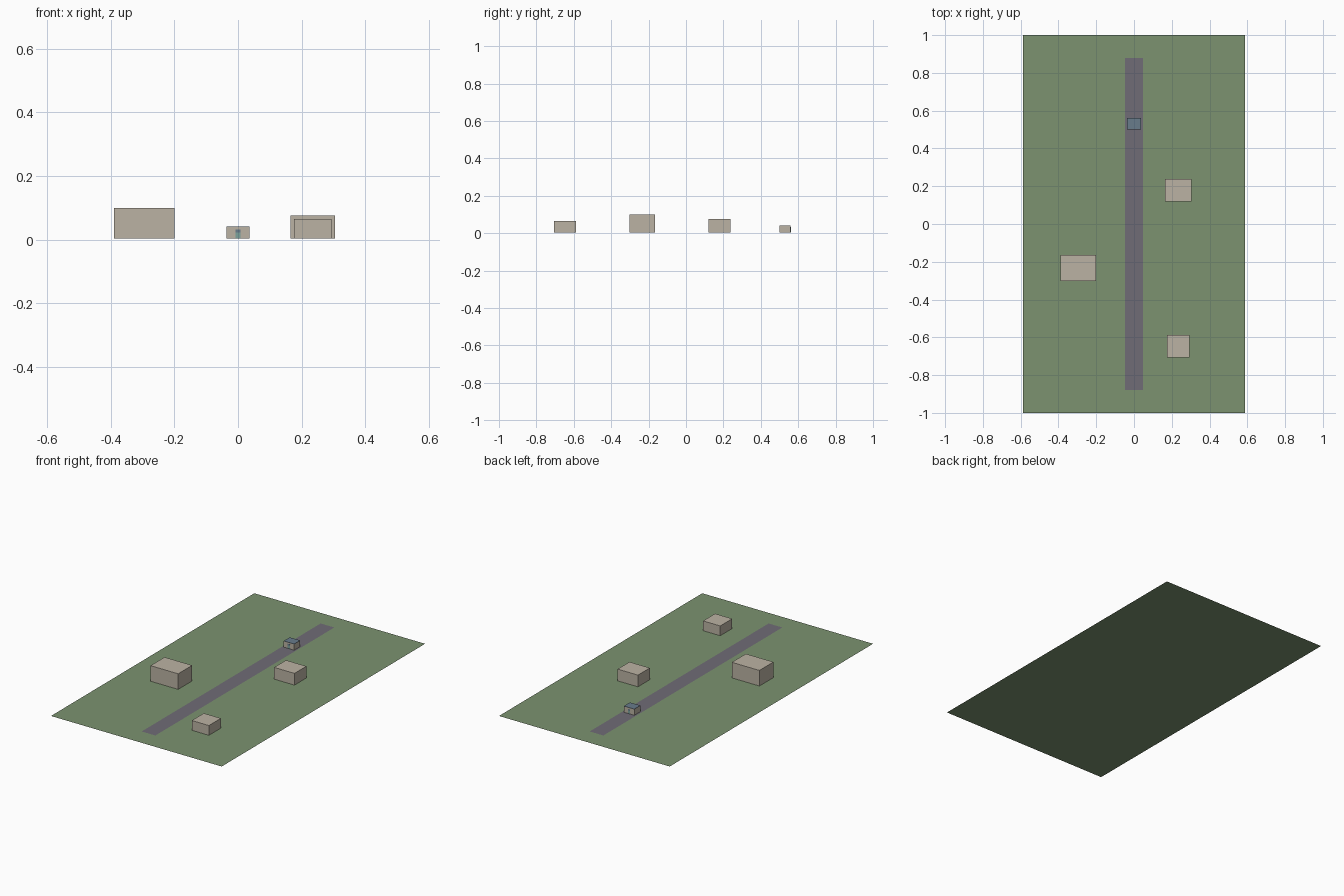
import bpy

if "Cube" in bpy.data.objects:
    bpy.data.objects.remove(bpy.data.objects["Cube"])


def material(name, color):
    m = bpy.data.materials.new(name)
    m.diffuse_color = (*color, 1)
    m.use_nodes = True
    m.node_tree.nodes["Principled BSDF"].inputs["Base Color"].default_value = m.diffuse_color
    return m


GREEN = material("grass", (0.20, 0.29, 0.16))
ASPHALT = material("asphalt", (0.16, 0.15, 0.18))
TAN = material("plaster", (0.50, 0.45, 0.37))
BLUE = material("blue_roof", (0.14, 0.20, 0.26))
TEAL = material("teal_door", (0.20, 0.36, 0.33))


def sheet(name, x0, x1, y0, y1, z, mat):
    bpy.ops.mesh.primitive_plane_add(size=1, location=((x0 + x1) / 2, (y0 + y1) / 2, z))
    o = bpy.context.object
    o.name = name
    o.scale = (x1 - x0, y1 - y0, 1)
    o.data.materials.append(mat)


def box(name, x0, x1, y0, y1, z0, z1, mat):
    bpy.ops.mesh.primitive_cube_add(
        size=1, location=((x0 + x1) / 2, (y0 + y1) / 2, (z0 + z1) / 2))
    o = bpy.context.object
    o.name = name
    o.scale = (x1 - x0, y1 - y0, z1 - z0)
    o.data.materials.append(mat)


# Flat lawn and the road strip just above it
sheet("lawn", -0.588, 0.588, -1, 1, 0, GREEN)
sheet("road", -0.047, 0.047, -0.88, 0.88, 0.0025, ASPHALT)

# Plain block buildings
box("large_building", -0.39, -0.20, -0.303, -0.165, 0.003, 0.10, TAN)
box("medium_building", 0.165, 0.305, 0.12, 0.237, 0.003, 0.076, TAN)
box("small_building", 0.176, 0.294, -0.706, -0.588, 0.003, 0.064, TAN)

# Booth standing on the road, with a thin coloured roof and a door at each end
box("booth", -0.036, 0.036, 0.501, 0.56, 0.003, 0.04, TAN)
box("booth_roof", -0.036, 0.036, 0.501, 0.56, 0.04, 0.0415, BLUE)
for side, y in (("front", 0.5005), ("back", 0.5605)):
    box(side + "_door", -0.008, 0.008, y - 0.0005, y + 0.0005, 0.004, 0.022, TEAL)
    box(side + "_window", -0.008, 0.008, y - 0.0005, y + 0.0005, 0.022, 0.032, BLUE)
